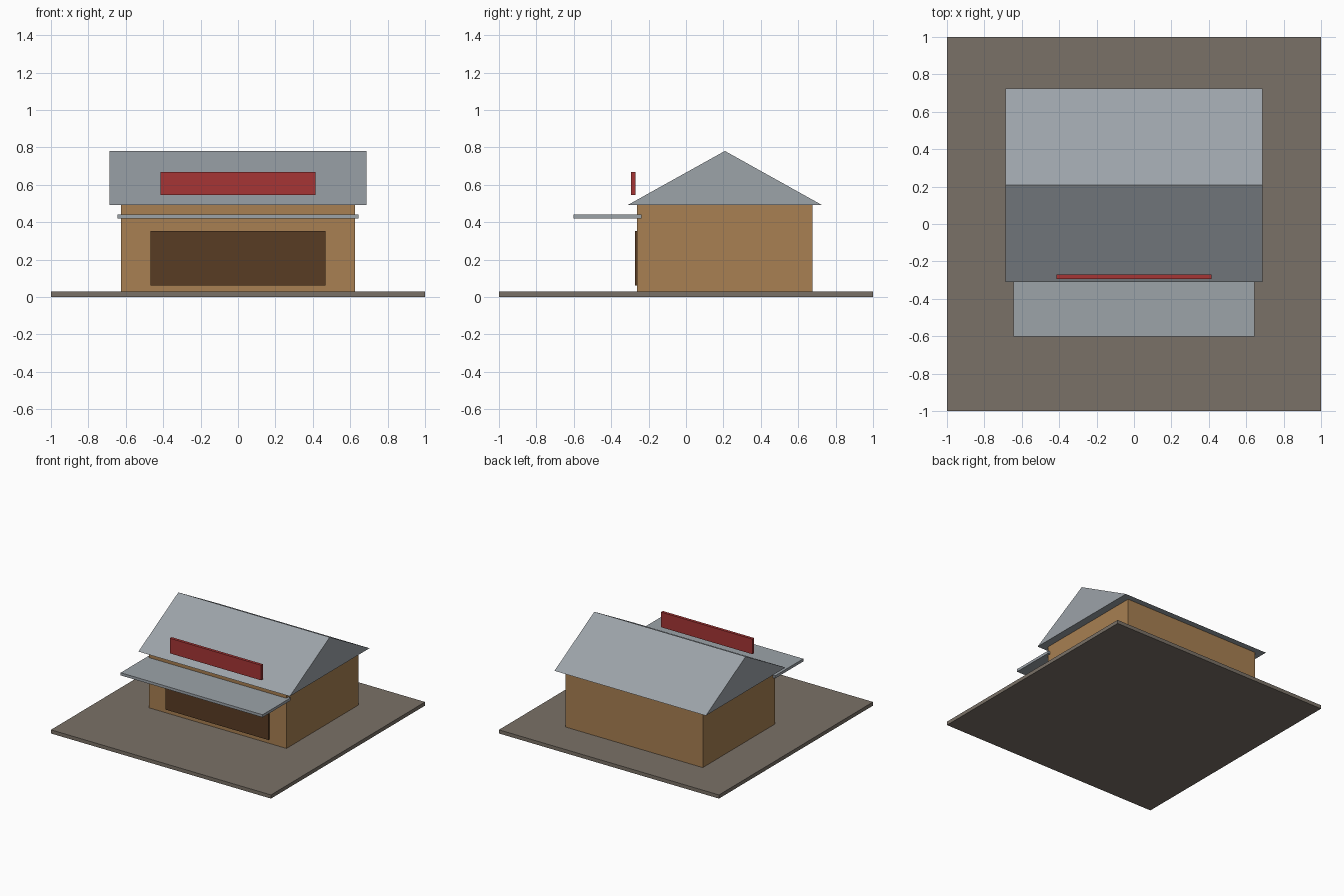
import bpy

if "Cube" in bpy.data.objects:
    bpy.data.objects.remove(bpy.data.objects["Cube"])


def srgb(r, g, b):
    def lin(c):
        c /= 255
        return c / 12.92 if c <= 0.04045 else ((c + 0.055) / 1.055) ** 2.4
    return (lin(r), lin(g), lin(b), 1)


def material(name, *rgb):
    m = bpy.data.materials.new(name)
    m.diffuse_color = srgb(*rgb)
    m.use_nodes = True
    m.node_tree.nodes["Principled BSDF"].inputs["Base Color"].default_value = m.diffuse_color
    return m


ground_mat = material("grey brown ground", 122, 113, 103)
wall_mat = material("tan wall", 168, 128, 82)
roof_mat = material("grey metal roof", 156, 163, 169)
shutter_mat = material("dark brown", 89, 60, 36)
sign_mat = material("red", 166, 53, 53)


def extrude_x(name, profile, half_width, mat):
    """Extrude a closed (y, z) profile symmetrically along x."""
    n = len(profile)
    verts = [(x, y, z) for x in (-half_width, half_width) for y, z in profile]
    faces = [tuple(reversed(range(n))), tuple(range(n, 2 * n))]
    faces += [(i, (i + 1) % n, (i + 1) % n + n, i + n) for i in range(n)]
    mesh = bpy.data.meshes.new(name)
    mesh.from_pydata(verts, [], faces)
    mesh.materials.append(mat)
    obj = bpy.data.objects.new(name, mesh)
    bpy.context.collection.objects.link(obj)
    return obj


def box(name, half_width, y0, y1, z0, z1, mat):
    return extrude_x(name, [(y0, z0), (y1, z0), (y1, z1), (y0, z1)],
                     half_width, mat)


# Ground slab and building body
box("ground_slab", 1.0, -1.0, 1.0, 0.0, 0.03, ground_mat)
box("walls", 0.625, -0.263, 0.675, 0.03, 0.493, wall_mat)

# Gable roof, a closed prism with overhang
extrude_x("gable_roof", [(-0.31, 0.493), (0.725, 0.493), (0.208, 0.781)],
          0.688, roof_mat)

# Front opening, awning and free-standing sign board
box("front_opening", 0.469, -0.273, -0.255, 0.061, 0.353, shutter_mat)
box("awning", 0.645, -0.602, -0.237, 0.42, 0.442, roof_mat)
box("sign_board", 0.415, -0.293, -0.269, 0.545, 0.669, sign_mat)
